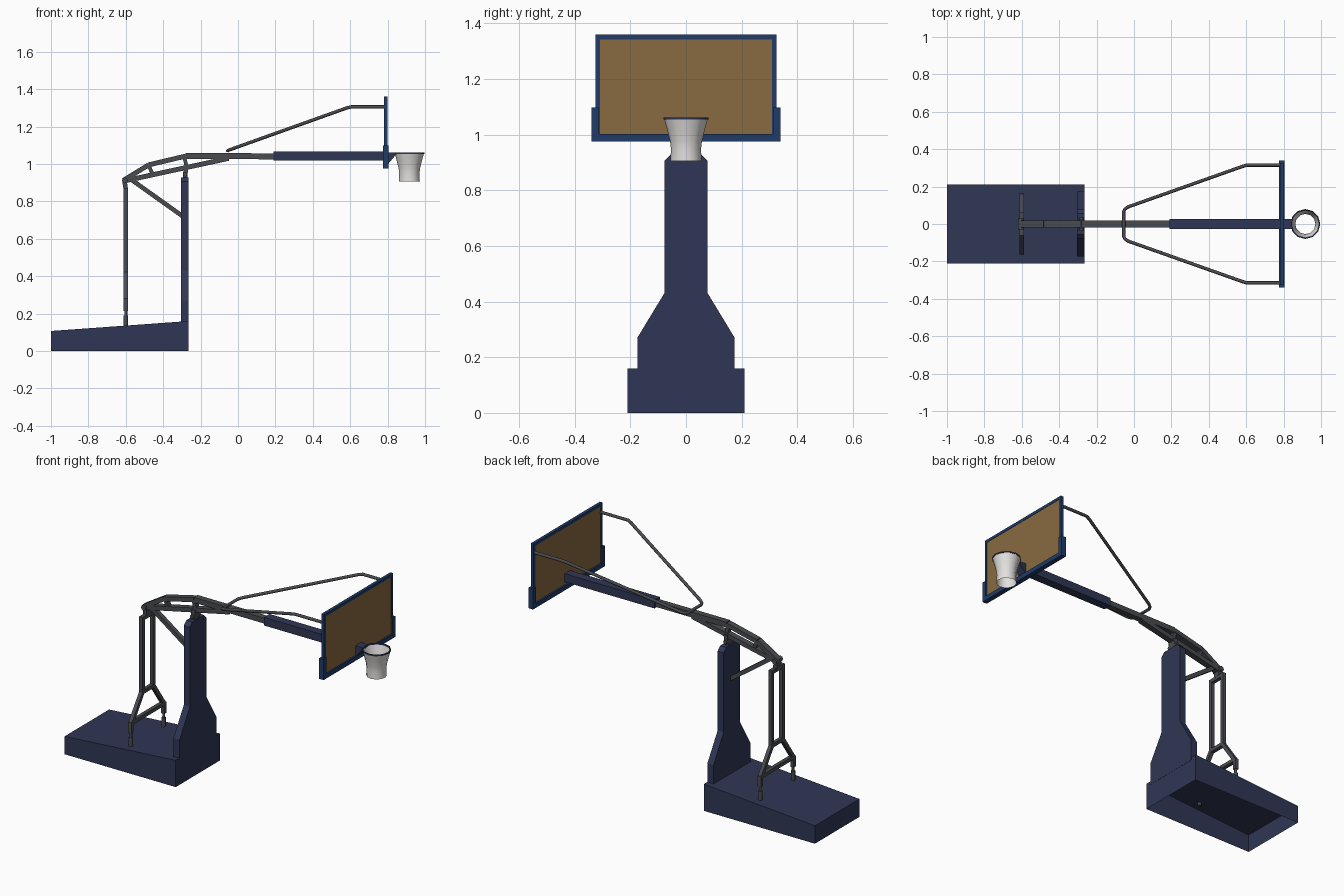
import bpy, bmesh, math
from mathutils import Vector

if "Cube" in bpy.data.objects:
    bpy.data.objects.remove(bpy.data.objects["Cube"])


def mat(name, c):
    m = bpy.data.materials.new(name)
    m.diffuse_color = (*c, 1)
    m.use_nodes = True
    m.node_tree.nodes["Principled BSDF"].inputs["Base Color"].default_value = m.diffuse_color
    return m


NAVY = mat("navy paint", (0.030, 0.037, 0.092))
BLUE = mat("frame blue", (0.014, 0.045, 0.140))
BROWN = mat("board brown", (0.250, 0.145, 0.053))
GREY = mat("steel grey", (0.068, 0.071, 0.080))
WHITE = mat("net white", (0.76, 0.75, 0.73))


def finish(name, bm, m, smooth=False):
    bmesh.ops.recalc_face_normals(bm, faces=bm.faces)
    me = bpy.data.meshes.new(name)
    bm.to_mesh(me)
    bm.free()
    me.materials.append(m)
    ob = bpy.data.objects.new(name, me)
    bpy.context.collection.objects.link(ob)
    if smooth:
        bpy.ops.object.select_all(action='DESELECT')
        ob.select_set(True)
        bpy.context.view_layer.objects.active = ob
        bpy.ops.object.shade_smooth_by_angle(angle=math.radians(40))
    return ob


def prism(name, pts, axis, a, b, m, open_bottom=False):
    """Extrude a 2D profile: axis 'y' uses (x, z) points, axis 'x' uses (y, z)."""
    bm = bmesh.new()
    put = (lambda p, d: (p[0], d, p[1])) if axis == 'y' else (lambda p, d: (d, p[0], p[1]))
    f = bm.faces.new([bm.verts.new(put(p, a)) for p in pts])
    ext = bmesh.ops.extrude_face_region(bm, geom=[f], use_keep_orig=True)
    off = Vector((0, b - a, 0)) if axis == 'y' else Vector((b - a, 0, 0))
    bmesh.ops.translate(bm, vec=off, verts=[v for v in ext['geom'] if isinstance(v, bmesh.types.BMVert)])
    bmesh.ops.recalc_face_normals(bm, faces=bm.faces)
    if open_bottom:
        low = [f for f in bm.faces if all(abs(v.co.z) < 1e-5 for v in f.verts)]
        bmesh.ops.delete(bm, geom=low, context='FACES_ONLY')
    return finish(name, bm, m)


def box(name, x0, x1, y0, y1, z0, z1, m):
    return prism(name, [(x0, z0), (x1, z0), (x1, z1), (x0, z1)], 'y', y0, y1, m)


def bar(name, p, q, w, h, m=GREY):
    """Rectangular bar from p to q, w along the sideways axis."""
    p, q = Vector(p), Vector(q)
    bm = bmesh.new()
    bmesh.ops.create_cube(bm, size=1)
    d = (q - p).normalized()
    side = Vector((0, 1, 0)) if abs(d.y) < 0.9 else Vector((1, 0, 0))
    up = d.cross(side).normalized()
    side = up.cross(d)
    for v in bm.verts:
        c = v.co.copy()
        v.co = (p + q) / 2 + d * c.x * (q - p).length + side * c.y * w + up * c.z * h
    return finish(name, bm, m)


def tube(name, pts, r, m=GREY):
    cu = bpy.data.curves.new(name, 'CURVE')
    cu.dimensions = '3D'
    cu.bevel_depth, cu.bevel_resolution, cu.use_fill_caps = r, 2, True
    s = cu.splines.new('POLY')
    s.points.add(len(pts) - 1)
    for sp, p in zip(s.points, pts):
        sp.co = (*p, 1)
    ob = bpy.data.objects.new(name, cu)
    bpy.context.collection.objects.link(ob)
    bpy.ops.object.select_all(action='DESELECT')
    ob.select_set(True)
    bpy.context.view_layer.objects.active = ob
    bpy.ops.object.convert(target='MESH')
    ob = bpy.context.view_layer.objects.active
    if not ob.data.materials:
        ob.data.materials.append(m)
    bpy.ops.object.shade_smooth_by_angle(angle=math.radians(50))


def lathe(name, prof, cx, n, m, closed=False):
    bm = bmesh.new()
    rings = [[bm.verts.new((cx + r * math.cos(2 * math.pi * i / n), r * math.sin(2 * math.pi * i / n), z))
              for i in range(n)] for r, z in prof]
    for a, b in zip(rings, rings[1:] + (rings[:1] if closed else [])):
        for i in range(n):
            j = (i + 1) % n
            bm.faces.new((a[i], a[j], b[j], b[i]))
    return finish(name, bm, m, True)


# Ballast base, hollow below
prism("base", [(-1, 0), (-0.265, 0), (-0.265, 0.16), (-1, 0.107)], 'y', -0.21, 0.21, NAVY, True)

# Main post with wide foot and chamfered top
half = [(0.175, 0.14), (0.175, 0.27), (0.078, 0.43), (0.078, 0.905), (0.055, 0.928)]
prism("post", half + [(-y, z) for y, z in reversed(half)], 'x', -0.304, -0.264, NAVY)

# Rear support frame
X = -0.6
for s, tag in ((-1, "right"), (1, "left")):
    tube("rear_foot_" + tag, [(X, s * .155, .12), (X, s * .155, .19)], .012)
    tube("rear_pin_" + tag, [(X, s * .155, .18), (X, s * .155, .23)], .008)
    bar("rear_knee_" + tag, (X, s * .155, .215), (X, s * .155, .28), .022, .022)
    bar("rear_splay_" + tag, (X, s * .155, .27), (X, s * .05, .42), .022, .022)
    bar("rear_upright_" + tag, (X, s * .05, .41), (X, s * .05, .87), .022, .022)
for i, (w, z) in enumerate(((.155, .275), (.05, .42), (.06, .86))):
    bar(f"rear_crossbar_{i}", (X, -w, z), (X, w, z), .022, .022)
bar("rear_pivot", (X, 0, .865), (-.608, 0, .915), .04, .024)
tube("rear_pivot_pin", [(-.605, -.03, .912), (-.605, .03, .912)], .016)

# Boom truss: upper chord, lower chord and struts
W = 0.036
chord = [(-.613, 0, .912), (-.478, 0, .995), (-.28, 0, 1.042), (.2, 0, 1.041)]
for i in range(3):
    bar(f"upper_chord_{i}", chord[i], chord[i + 1], W, .026 if i < 2 else .032)
bar("lower_chord", (-.605, 0, .91), (-.05, 0, 1.03), W, .026)
bar("truss_strut_rear", (-.478, 0, .995), (-.455, 0, .94), W * .8, .02)
bar("truss_strut_front", (-.288, 0, 1.04), (-.272, 0, .975), W * .8, .02)
bar("post_pivot", (-.284, 0, .92), (-.278, 0, .985), .05, .024)
tube("post_pivot_pin", [(-.282, -.035, .945), (-.282, .035, .945)], .012)
bar("diagonal_brace", (-.59, 0, .93), (-.298, 0, .722), .026, .024)

# Outer boom sleeve
box("boom_sleeve", .19, .785, -.026, .026, 1.018, 1.067, NAVY)

# Upper brace, one bent tube
side = [(-.055, .065, 1.071), (-.048, .08, 1.075), (-.03, .092, 1.081),
        (.58, .308, 1.299), (.605, .315, 1.305), (.785, .315, 1.305)]
tube("board_brace", [(x, -y, z) for x, y, z in reversed(side)] + side, .009)

# Backboard: panel, frame and lower padding
box("board_panel", .784, .796, -.316, .316, .99, 1.35, BROWN)
for s, tag in ((-1, "right"), (1, "left")):
    y0, y1 = sorted((s * .31, s * .325))
    box("frame_side_" + tag, .780, .798, y0, y1, .98, 1.36, BLUE)
    y0, y1 = sorted((s * .312, s * .339))
    box("pad_side_" + tag, .774, .804, y0, y1, .975, 1.098, BLUE)
box("frame_top", .780, .798, -.31, .31, 1.343, 1.36, BLUE)
box("pad_bottom", .774, .804, -.312, .312, .975, 1.002, BLUE)

# Hoop bracket, rim and net
prism("hoop_bracket", [(.79, 1.0), (.803, 1.0), (.845, 1.05), (.845, 1.06), (.79, 1.06)],
      'y', -.026, .026, NAVY)
lathe("rim", [(.074, 1.054), (.08, 1.054), (.08, 1.062), (.074, 1.062)], .916, 12, NAVY, True)
lathe("net", [(.078, 1.056), (.068, 1.02), (.058, .98), (.054, .95), (.056, .905)], .916, 12, WHITE)
